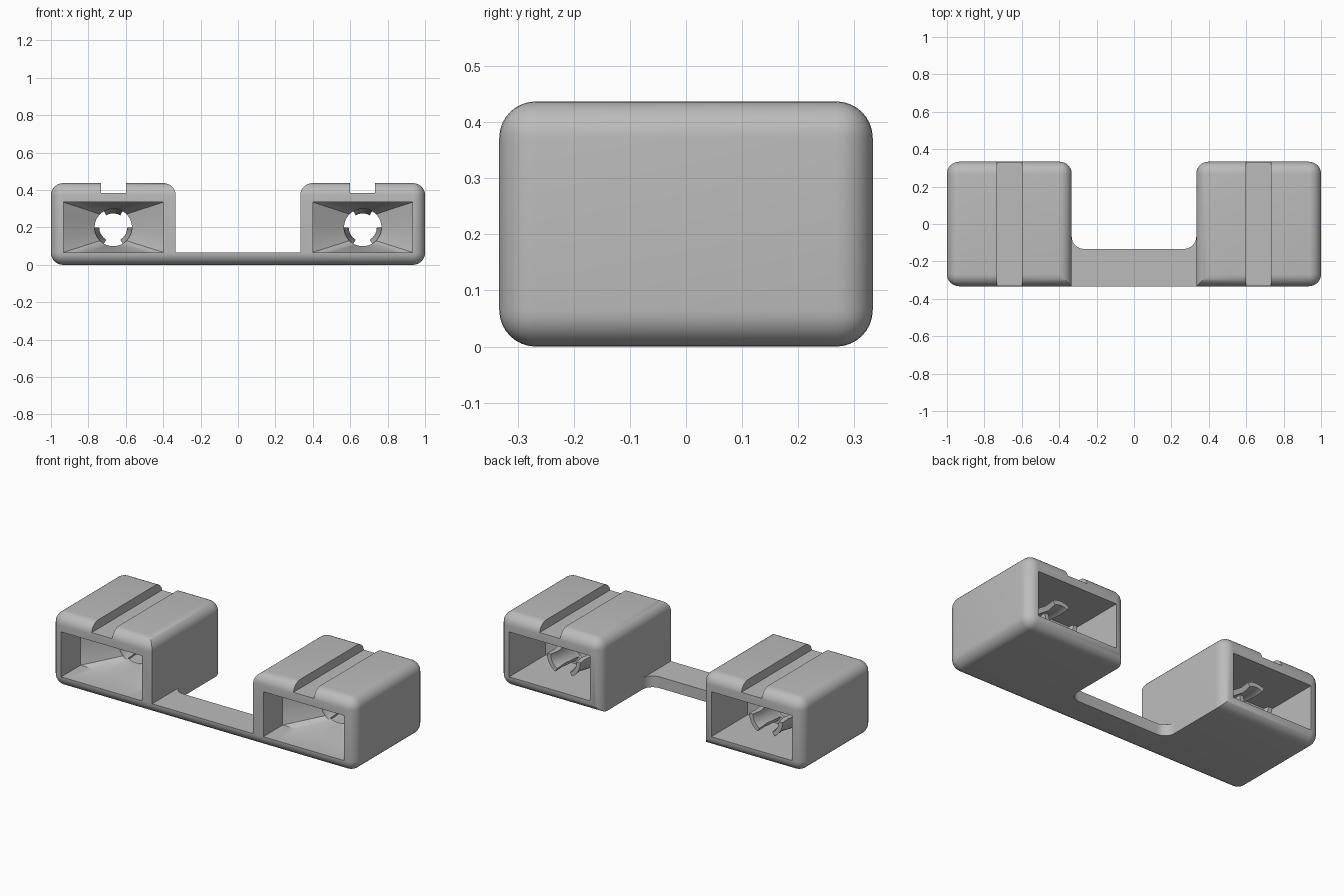
import bpy, bmesh, math
from mathutils import Vector

cube = bpy.data.objects.get("Cube")
if cube:
    bpy.data.objects.remove(cube, do_unlink=True)

grey = bpy.data.materials.new("plain grey")
grey.use_nodes = True
colour = (0.5, 0.5, 0.5, 1)
grey.diffuse_color = colour
for node in grey.node_tree.nodes:
    if node.type == 'BSDF_PRINCIPLED':
        node.inputs["Base Color"].default_value = colour

INNER, OUTER, HALF_Y, TOP = 0.333, 1.0, 0.333, 0.437
STRAP_Z, STRAP_BACK, ROUND = 0.067, -0.133, 0.065
CX, CZ, HOLE = 0.667, 0.2, 0.1


def add_object(name, bm):
    bmesh.ops.recalc_face_normals(bm, faces=bm.faces[:])
    mesh = bpy.data.meshes.new(name)
    bm.to_mesh(mesh)
    bm.free()
    mesh.materials.append(grey)
    obj = bpy.data.objects.new(name, mesh)
    bpy.context.scene.collection.objects.link(obj)
    return obj


def smooth(obj):
    bpy.ops.object.select_all(action='DESELECT')
    obj.select_set(True)
    bpy.context.view_layer.objects.active = obj
    bpy.ops.object.shade_smooth_by_angle(angle=math.radians(30))


def box(low, high):
    bm = bmesh.new()
    bmesh.ops.create_cube(bm, size=1)
    for v in bm.verts:
        v.co = Vector([a + (c + 0.5) * (b - a) for a, b, c in zip(low, high, v.co)])
    return bm


def round_edges(bm, edges):
    bmesh.ops.bevel(bm, geom=edges, offset=ROUND, segments=8,
                    profile=0.5, affect='EDGES', clamp_overlap=True)


def loft(rings):
    """Closed solid through rings of equal point count."""
    bm = bmesh.new()
    rows = [[bm.verts.new(p) for p in ring] for ring in rings]
    for a, b in zip(rows, rows[1:]):
        for i in range(len(a)):
            j = (i + 1) % len(a)
            bm.faces.new((a[i], a[j], b[j], b[i]))
    bm.faces.new(rows[0])
    bm.faces.new(rows[-1])
    return bm


def rect_ring(y, n=12):
    corners = [(0.933, 0.335), (0.4, 0.335), (0.4, 0.067), (0.933, 0.067)]
    ring = []
    for k in range(4):
        a, b = Vector(corners[k]), Vector(corners[(k + 1) % 4])
        for i in range(n):
            p = a.lerp(b, i / n)
            ring.append((p.x, y, p.y))
    return ring


def circle_ring(y, n=48):
    angles = [math.pi / 4 + math.tau * i / n for i in range(n)]
    return [(CX + HOLE * math.cos(a), y, CZ + HOLE * math.sin(a)) for a in angles]


def cut(obj, cutters):
    for c in cutters:
        c.hide_render = True
        mod = obj.modifiers.new("cut", 'BOOLEAN')
        mod.operation, mod.solver, mod.object = 'DIFFERENCE', 'EXACT', c
    graph = bpy.context.evaluated_depsgraph_get()
    obj_mesh = bpy.data.meshes.new_from_object(obj.evaluated_get(graph))
    obj.modifiers.clear()
    obj.data = obj_mesh
    for c in cutters:
        bpy.data.objects.remove(c, do_unlink=True)


def mirrored(obj, name):
    bm = bmesh.new()
    bm.from_mesh(obj.data)
    for v in bm.verts:
        v.co.x = -v.co.x
    bmesh.ops.reverse_faces(bm, faces=bm.faces[:])
    return add_object(name, bm)


# Housing: rounded block, left sharp where it meets the strap
bm = box((INNER, -HALF_Y, 0), (OUTER, HALF_Y, TOP))
rounded = []
for e in bm.edges:
    mid = (e.verts[0].co + e.verts[1].co) / 2
    inner = mid.x < INNER + 0.01
    if not (inner and (mid.y < -0.3 or mid.z < 0.01)):
        rounded.append(e)
round_edges(bm, rounded)
housing = add_object("left_housing", bm)

# Funnel from the front, round hole, square pocket at the back, top groove
passage = add_object("passage_cutter", loft([
    rect_ring(-0.4), rect_ring(-0.15), circle_ring(-0.03),
    circle_ring(-0.01), rect_ring(-0.01), rect_ring(0.4)]))
groove = add_object("groove_cutter", box((0.598, -0.4, 0.384), (0.733, 0.4, 0.5)))
cut(housing, [passage, groove])

parts = [housing, mirrored(housing, "right_housing")]

# Three tapering gripping fingers behind each hole
profile = [(-0.015, 0.1), (0.14, 0.075), (0.2, 0.085),
           (0.2, 0.11), (0.14, 0.105), (-0.015, 0.13)]
for k, label in enumerate(("upper", "inner", "outer")):
    rings = []
    for i in range(13):
        a = math.radians(90 + 120 * k - 30 + 5 * i)
        rings.append([(CX + r * math.cos(a), y, CZ + r * math.sin(a)) for y, r in profile])
    finger = add_object("left_" + label + "_finger", loft(rings))
    parts += [finger, mirrored(finger, "right_" + label + "_finger")]

# Strap joining the housings, with filleted back corners
outline = [(-INNER, -HALF_Y), (INNER, -HALF_Y)]
arc = []
for i in range(9):
    a = math.pi / 2 * i / 8
    arc.append((INNER - ROUND + ROUND * math.cos(a), STRAP_BACK + ROUND - ROUND * math.sin(a)))
outline += arc + [(-x, y) for x, y in reversed(arc)]
bm = loft([[(x, y, z) for x, y in outline] for z in (0, STRAP_Z)])
round_edges(bm, [e for e in bm.edges
                 if all(v.co.y < -0.33 and v.co.z < 0.01 for v in e.verts)])
parts.append(add_object("strap", bm))

for part in parts:
    smooth(part)
